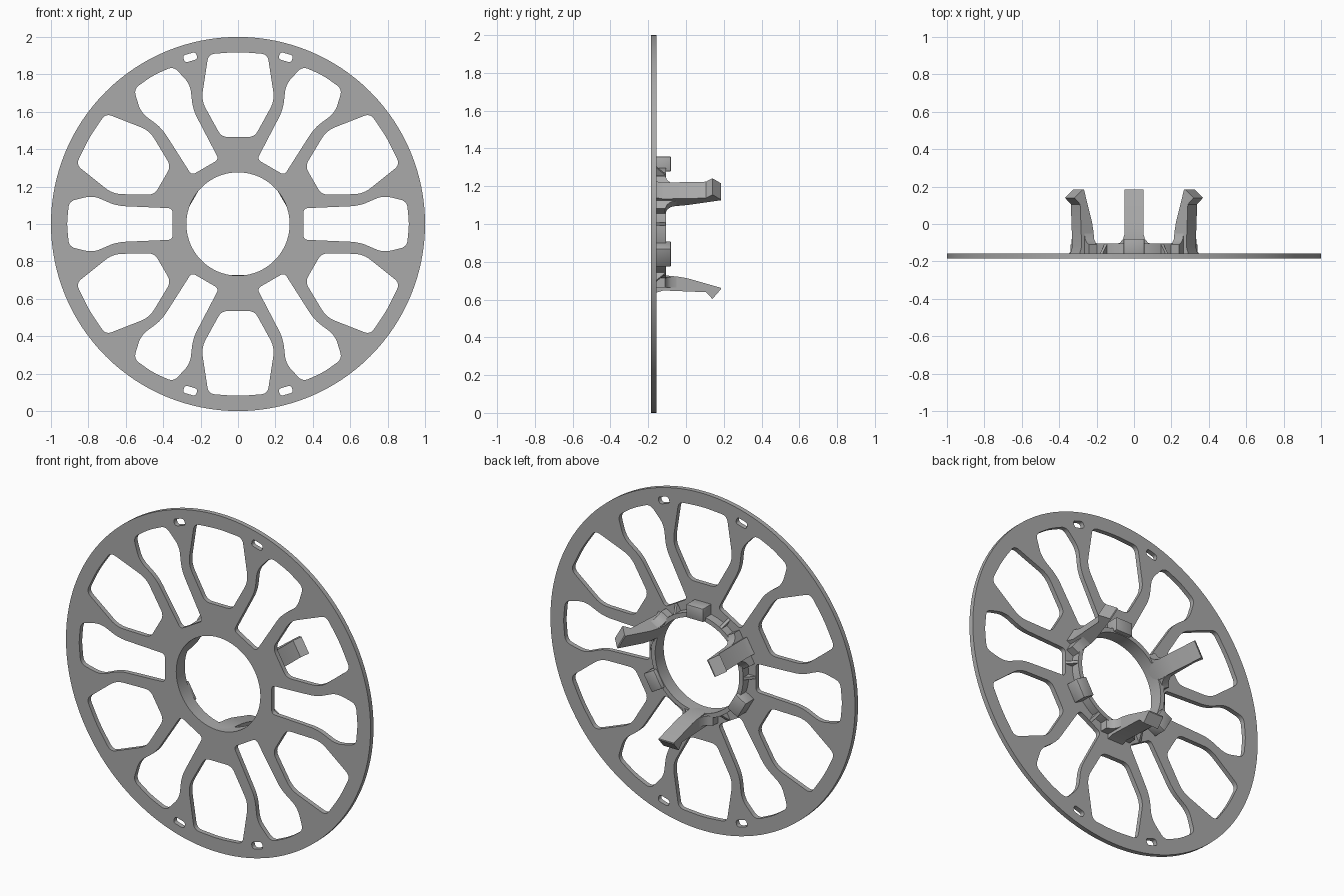
import bpy, bmesh, math
from mathutils import Matrix, Vector

if "Cube" in bpy.data.objects:
    bpy.data.objects.remove(bpy.data.objects["Cube"], do_unlink=True)

grey = bpy.data.materials.new("plain grey")
grey.use_nodes = True
COLOUR = (0.4, 0.4, 0.4, 1)
grey.diffuse_color = COLOUR
grey.node_tree.nodes["Principled BSDF"].inputs["Base Color"].default_value = COLOUR

PLATE_FRONT, PLATE_BACK, RING_BACK = -0.185, -0.157, -0.105
HOLE = 0.276


def finish(obj):
    obj.data.materials.clear()
    obj.data.materials.append(grey)
    bpy.ops.object.select_all(action='DESELECT')
    obj.select_set(True)
    bpy.context.view_layer.objects.active = obj
    bpy.ops.object.shade_smooth_by_angle(angle=math.radians(35))


def circle(r, n=128):
    return [Vector((r * math.cos(i * math.tau / n), r * math.sin(i * math.tau / n))) for i in range(n)]


def rounded(corners, steps=6):
    """Round each (x, y, cut) corner of a closed outline."""
    out, n = [], len(corners)
    for i, (x, y, cut) in enumerate(corners):
        p = Vector((x, y))
        a, b = (p + (Vector(corners[j][:2]) - p).normalized() * cut for j in (i - 1, (i + 1) % n))
        for k in range(steps + 1):
            t = k / steps
            out.append(a * (1 - t) ** 2 + p * 2 * t * (1 - t) + b * t * t)
    return out


def turned(points, angle):
    m = Matrix.Rotation(angle, 2)
    return [m @ p for p in points]


def flat_part(name, outlines, y0, y1):
    """Filled outlines with holes, given thickness along y."""
    cu = bpy.data.curves.new(name, 'CURVE')
    cu.dimensions, cu.fill_mode, cu.extrude = '2D', 'BOTH', (y1 - y0) / 2
    for pts in outlines:
        s = cu.splines.new('POLY')
        s.points.add(len(pts) - 1)
        for sp, p in zip(s.points, pts):
            sp.co = (p.x, p.y, 0, 1)
        s.use_cyclic_u = True
    tmp = bpy.data.objects.new(name + " outline", cu)
    bpy.context.collection.objects.link(tmp)
    dg = bpy.context.evaluated_depsgraph_get()
    me = bpy.data.meshes.new_from_object(tmp.evaluated_get(dg))
    bpy.data.objects.remove(tmp, do_unlink=True)
    me.transform(Matrix.Translation((0, (y0 + y1) / 2, 1)) @ Matrix.Rotation(math.pi / 2, 4, 'X'))
    bm = bmesh.new()
    bm.from_mesh(me)
    bmesh.ops.remove_doubles(bm, verts=bm.verts, dist=1e-5)
    bmesh.ops.recalc_face_normals(bm, faces=bm.faces)
    bm.to_mesh(me)
    bm.free()
    me.name = name
    obj = bpy.data.objects.new(name, me)
    bpy.context.collection.objects.link(obj)
    finish(obj)


def prism(name, lower, upper, degrees, bevel=0):
    """Join two matching (radius, depth, sideways) outlines, turned about the hub."""
    bm = bmesh.new()
    a = [bm.verts.new(p) for p in lower]
    b = [bm.verts.new(p) for p in upper]
    bm.faces.new(a)
    bm.faces.new(b)
    for i in range(len(a)):
        j = (i + 1) % len(a)
        bm.faces.new((a[i], a[j], b[j], b[i]))
    bmesh.ops.recalc_face_normals(bm, faces=bm.faces)
    if bevel:
        bmesh.ops.bevel(bm, geom=bm.edges[:], offset=bevel, segments=2, affect='EDGES', profile=0.5)
    bm.transform(Matrix.Translation((0, 0, 1)) @ Matrix.Rotation(-math.radians(degrees), 4, 'Y'))
    me = bpy.data.meshes.new(name)
    bm.to_mesh(me)
    bm.free()
    obj = bpy.data.objects.new(name, me)
    bpy.context.collection.objects.link(obj)
    finish(obj)


def mirrored(half):
    return half + [(x, -y, c) for x, y, c in reversed(half) if y > 0]


# Perforated wheel plate: six wide and six narrow windows, four small slots
wide = rounded(mirrored([(0.92, 0, 0.06), (0.908, 0.158, 0.035), (0.66, 0.196, 0.05), (0.465, 0.088, 0.035)]))
narrow = rounded(mirrored([(0.915, 0, 0.04), (0.903, 0.122, 0.035), (0.775, 0.152, 0.045),
                           (0.65, 0.097, 0.05), (0.35, 0.084, 0.025)]))
slot = rounded(mirrored([(0.947, 0.036, 0.018), (0.907, 0.036, 0.018)]))
outlines = [circle(1), circle(HOLE)]
for i in range(6):
    outlines.append(turned(narrow, math.radians(60 * i)))
    outlines.append(turned(wide, math.radians(60 * i + 30)))
for a in (74, 106, 254, 286):
    outlines.append(turned(slot, math.radians(a)))
flat_part("wheel_plate", outlines, PLATE_FRONT, PLATE_BACK)

# Raised collar round the hub hole
flat_part("hub_collar", [circle(0.302), circle(HOLE)], PLATE_BACK, RING_BACK)

# Hooked clip arms with flared feet
arm = [(0.277, -0.165), (0.272, -0.11), (0.279, -0.04), (0.288, 0.01), (0.338, 0.185),
       (0.345, 0.185), (0.397, 0.14), (0.361, 0.105), (0.352, -0.12), (0.366, -0.165)]
foot = [(-0.1, -0.165), (-0.1, -0.11), (-0.075, -0.1), (-0.058, -0.08), (-0.05, -0.05)]
foot += [(-t, y) for t, y in reversed(foot)]
for k, a in enumerate((30, 150, 270), 1):
    prism(f"clip_arm_{k}", [(u, y, -0.05) for u, y in arm], [(u, y, 0.05) for u, y in arm], a)
    prism(f"arm_foot_{k}", [(0.28, y, t) for t, y in foot], [(0.335, y, t) for t, y in foot], a)

# Stop blocks between the arms
block = [(0.279, -0.165), (0.279, -0.08), (0.357, -0.08), (0.357, -0.165)]
for k, a in enumerate((90, 210, 330), 1):
    prism(f"stop_block_{k}", [(u, y, -0.055) for u, y in block], [(u, y, 0.055) for u, y in block], a, 0.004)

# Small triangular ribs bracing the collar
rib = [(0.29, -0.165), (0.29, -0.108), (0.302, -0.108), (0.348, -0.157), (0.348, -0.165)]
for k in range(6):
    prism(f"collar_rib_{k + 1}", [(u, y, -0.008) for u, y in rib], [(u, y, 0.008) for u, y in rib], 60 * k)
